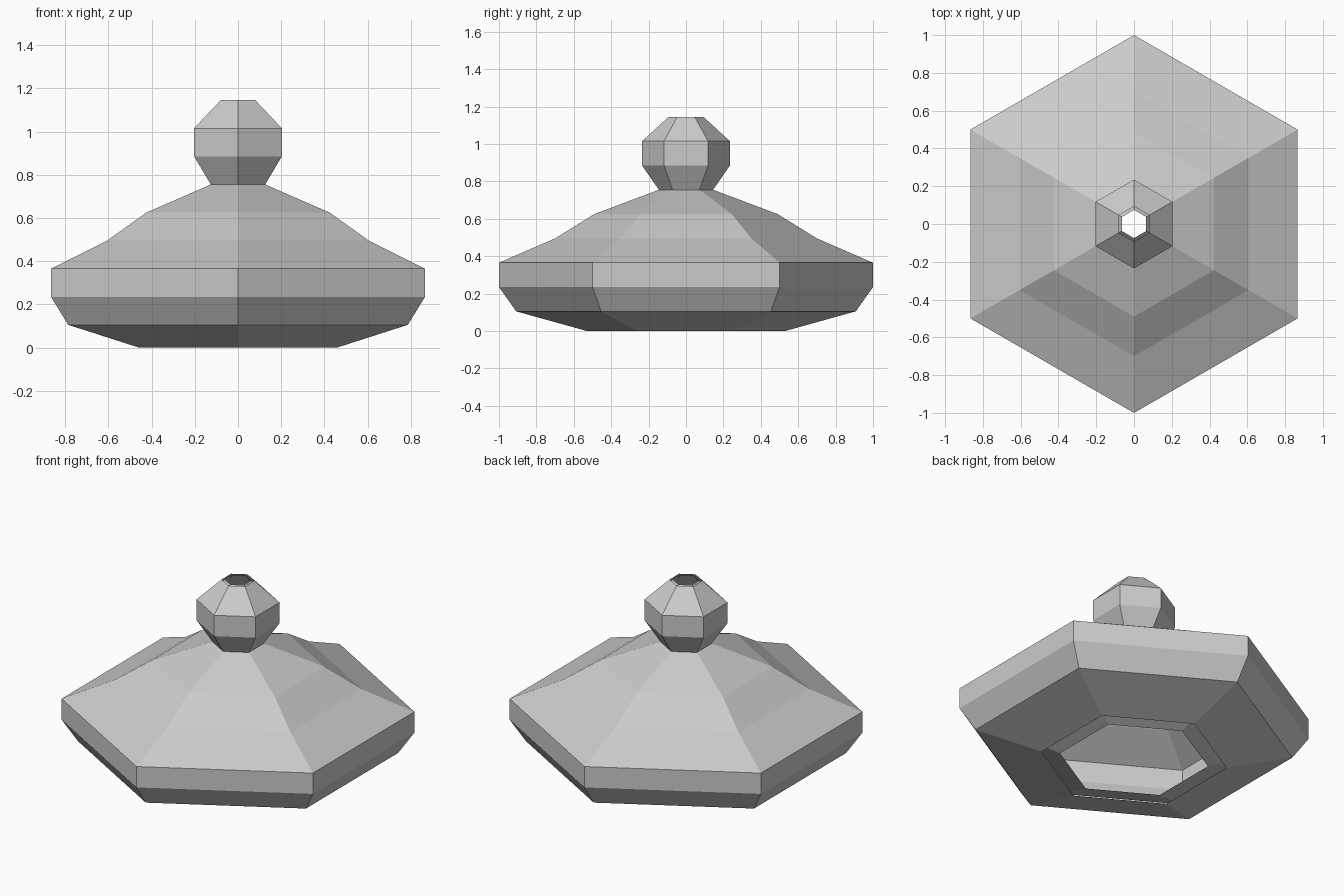
import bpy, bmesh
from math import cos, sin, tau

if "Cube" in bpy.data.objects:
    bpy.data.objects.remove(bpy.data.objects["Cube"])

SIDES = 6

# Corner radius and height of each ring, from the open base to the open top
PROFILE = [(0.53, 0.0), (0.908, 0.105), (1.0, 0.235), (1.0, 0.365),
           (0.70, 0.495), (0.49, 0.625), (0.145, 0.755),
           (0.235, 0.885), (0.235, 1.015), (0.093, 1.145)]


def hex_shell(name, width, inward=False):
    """Six-sided open shell swept round z, with corners on the y axis."""
    bm = bmesh.new()
    rings = []
    for r, z in PROFILE:
        angles = [tau * (i / SIDES + 0.25) for i in range(SIDES)]
        rings.append([bm.verts.new((r * width * cos(a), r * width * sin(a), z))
                      for a in angles])
    for low, high in zip(rings, rings[1:]):
        for i in range(SIDES):
            j = (i + 1) % SIDES
            bm.faces.new((low[i], low[j], high[j], high[i]))
    if inward:
        bmesh.ops.reverse_faces(bm, faces=bm.faces[:])
    mesh = bpy.data.meshes.new(name)
    bm.to_mesh(mesh)
    bm.free()
    obj = bpy.data.objects.new(name, mesh)
    bpy.context.collection.objects.link(obj)
    return obj


# Outer body with its knob, and the narrower lining inside it
hex_shell("outer_shell", 1.0)
hex_shell("inner_lining", 0.8, inward=True)
